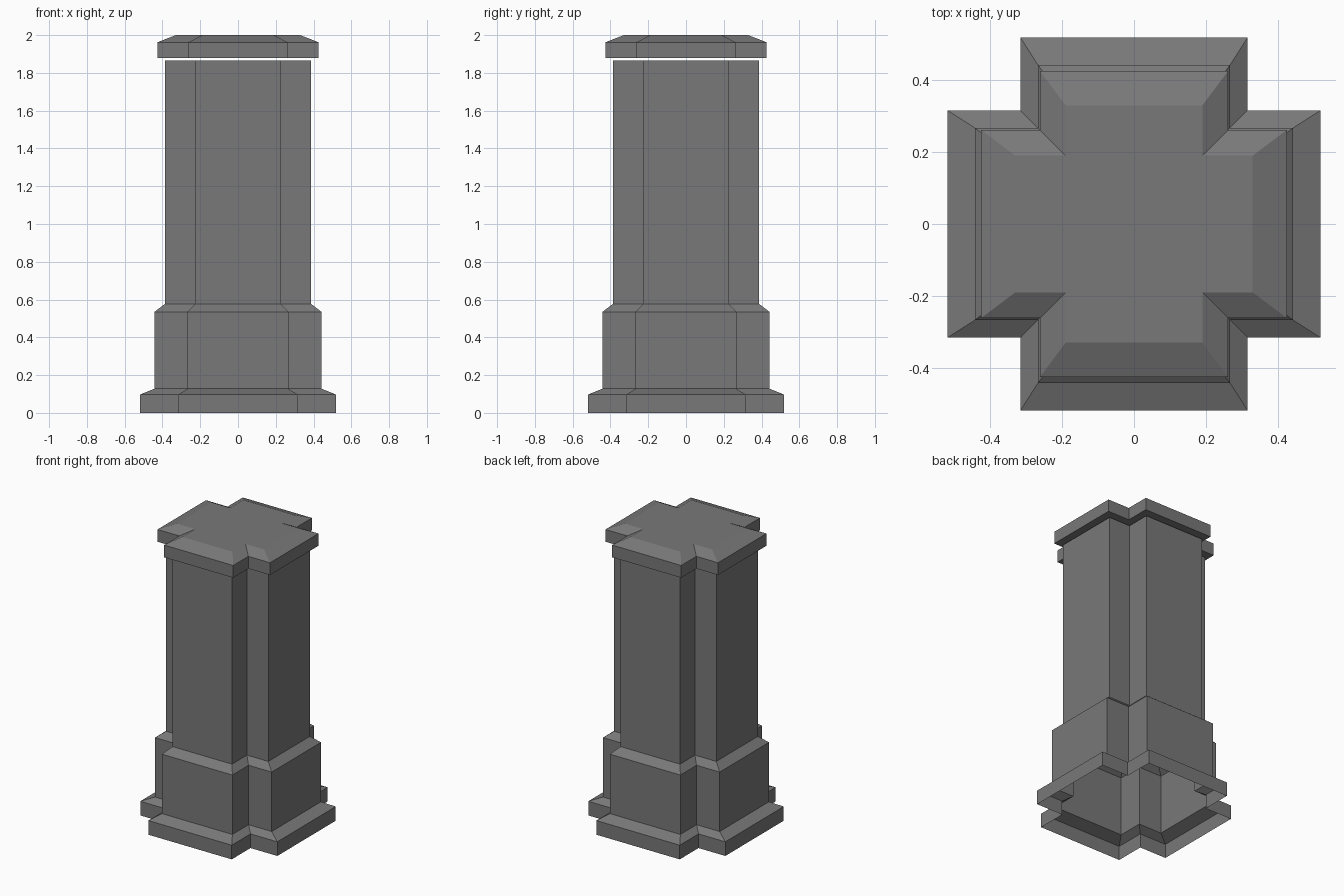
import bpy
import bmesh
import math

cube = bpy.data.objects.get("Cube")
if cube:
    bpy.data.objects.remove(cube, do_unlink=True)

stone = bpy.data.materials.new("grey stone")
stone.use_nodes = True
grey = (0.19, 0.19, 0.19, 1.0)
stone.diffuse_color = grey
shader = stone.node_tree.nodes["Principled BSDF"]
shader.inputs["Base Color"].default_value = grey
shader.inputs["Roughness"].default_value = 0.9


def cross_outline(reach, half):
    """Counter-clockwise plus shape: arm length and arm half width."""
    arm = [(reach, -half), (reach, half), (half, half)]
    points = []
    for turn in range(4):
        c, s = round(math.cos(turn * math.pi / 2)), round(math.sin(turn * math.pi / 2))
        points += [(x * c - y * s, x * s + y * c) for x, y in arm]
    return points


def cross_tier(name, levels, close_top=False, close_bottom=False):
    """Skin a stack of plus-shaped rings given as (z, reach, half)."""
    bm = bmesh.new()
    rings = []
    for z, reach, half in levels:
        rings.append([bm.verts.new((x, y, z)) for x, y in cross_outline(reach, half)])
    for low, high in zip(rings, rings[1:]):
        for i in range(len(low)):
            j = (i + 1) % len(low)
            bm.faces.new((low[i], low[j], high[j], high[i]))
    if close_top:
        bm.faces.new(rings[-1])
    if close_bottom:
        bm.faces.new(rings[0][::-1])
    mesh = bpy.data.meshes.new(name)
    bm.to_mesh(mesh)
    bm.free()
    mesh.materials.append(stone)
    obj = bpy.data.objects.new(name, mesh)
    bpy.context.collection.objects.link(obj)
    bpy.ops.object.select_all(action="DESELECT")
    obj.select_set(True)
    bpy.context.view_layer.objects.active = obj
    bpy.ops.object.shade_smooth_by_angle(angle=math.radians(20))
    return obj


# Foot slab with sloped shoulder, open underneath
cross_tier("foot", [(0, 0.519, 0.316), (0.097, 0.519, 0.316), (0.128, 0.442, 0.267)])

# Wide plinth with sloped shoulder
cross_tier("plinth", [(0.128, 0.442, 0.267), (0.535, 0.442, 0.267), (0.577, 0.387, 0.225)])

# Tall shaft
cross_tier("shaft", [(0.577, 0.387, 0.225), (1.865, 0.387, 0.225)])

# Cap, set slightly above the shaft
cross_tier("cap", [(1.878, 0.426, 0.262), (1.962, 0.426, 0.262), (2.0, 0.33, 0.19)],
           close_top=True, close_bottom=True)
